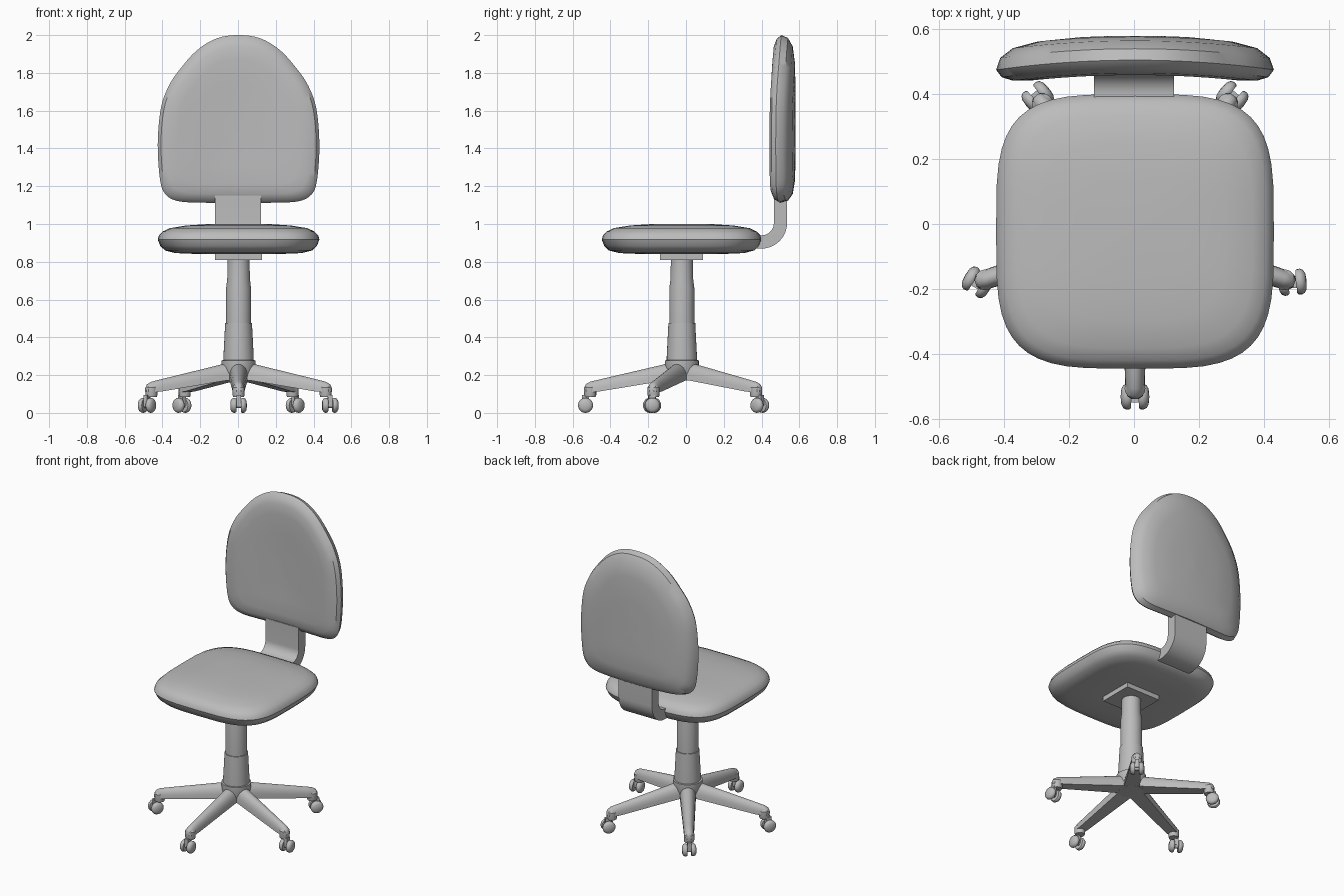
import bpy, bmesh, math
from mathutils import Vector, Matrix

if "Cube" in bpy.data.objects:
    bpy.data.objects.remove(bpy.data.objects["Cube"])

grey = bpy.data.materials.new("grey")
grey.diffuse_color = (0.5, 0.5, 0.5, 1)
grey.use_nodes = True
grey.node_tree.nodes["Principled BSDF"].inputs["Base Color"].default_value = grey.diffuse_color
CX, CY = 0.003, -0.022          # axis of the column and base


def loft(name, rings, matrix=None):
    """Skin a list of closed rings and cap both ends."""
    bm = bmesh.new()
    loops = [[bm.verts.new(p) for p in ring] for ring in rings]
    n = len(loops[0])
    for a, b in zip(loops, loops[1:]):
        for i in range(n):
            j = (i + 1) % n
            bm.faces.new((a[i], a[j], b[j], b[i]))
    bm.faces.new(loops[0][::-1])
    bm.faces.new(loops[-1])
    bmesh.ops.recalc_face_normals(bm, faces=bm.faces)
    if matrix:
        bm.transform(matrix)
    mesh = bpy.data.meshes.new(name)
    bm.to_mesh(mesh)
    bm.free()
    mesh.materials.append(grey)
    obj = bpy.data.objects.new(name, mesh)
    bpy.context.collection.objects.link(obj)
    return obj


def lathe(name, profile, n=24, matrix=None):
    """Revolve (radius, height) points about z."""
    rings = [[(r * math.cos(2 * math.pi * i / n), r * math.sin(2 * math.pi * i / n), z)
              for i in range(n)] for r, z in profile]
    return loft(name, rings, matrix)


def box(name, x0, x1, y0, y1, z0, z1):
    ring = [(x0, y0), (x1, y0), (x1, y1), (x0, y1)]
    return loft(name, [[(x, y, z) for x, y in ring] for z in (z0, z1)])


def smooth_loop(pts, steps=4):
    """Closed Catmull-Rom curve through 2D points."""
    out, n = [], len(pts)
    for i in range(n):
        p0, p1, p2, p3 = (Vector(pts[(i + k - 1) % n]) for k in range(4))
        for s in range(steps):
            t = s / steps
            out.append(0.5 * (2 * p1 + (p2 - p0) * t + (2 * p0 - 5 * p1 + 4 * p2 - p3) * t * t
                              + (3 * p1 - p0 - 3 * p2 + p3) * t ** 3))
    return out


# Seat cushion: rounded-square rings, nearly flat below and domed above
def seat_ring(s, z, n=48):
    e = 2 / (2.6 + 1.2 * s)
    ring = []
    for i in range(n):
        a = 2 * math.pi * i / n
        c, d = math.cos(a), math.sin(a)
        ring.append((0.003 + 0.428 * s * math.copysign(abs(c) ** e, c),
                     -0.023 + 0.423 * s * math.copysign(abs(d) ** e, d), z))
    return ring


loft("seat_cushion", [seat_ring(s, z) for s, z in [
    (0.03, 0.84), (0.5, 0.841), (0.78, 0.846), (0.91, 0.86), (0.97, 0.885), (1, 0.918),
    (0.985, 0.94), (0.94, 0.96), (0.85, 0.978), (0.65, 0.992), (0.4, 0.999), (0.03, 1.0)]])

# Backrest cushion: arched outline, bent forward at both sides
half = [(0.2, 1.113), (0.32, 1.121), (0.385, 1.155), (0.415, 1.23), (0.428, 1.42), (0.412, 1.61),
        (0.37, 1.73), (0.31, 1.82), (0.22, 1.92), (0.115, 1.983)]
outline = smooth_loop([(0, 1.112)] + half + [(0, 2.0)] + [(-x, z) for x, z in reversed(half)])
loft("backrest_cushion", [
    [(0.003 + p.x * s, y - 0.03 * (p.x * s / 0.428) ** 2, 1.5 + (p.y - 1.5) * s) for p in outline]
    for s, y in [(0.03, 0.464), (0.5, 0.462), (0.75, 0.459), (0.88, 0.465), (0.96, 0.48),
                 (1, 0.505), (0.97, 0.54), (0.88, 0.565), (0.7, 0.577), (0.4, 0.58), (0.03, 0.58)]])

# Curved flat bar joining the seat to the backrest
path = [(0.36, 0.905, 0)]
path += [(0.40 + 0.10 * math.sin(a), 1.005 - 0.10 * math.cos(a), a)
         for a in [math.radians(9 * k) for k in range(11)]]
path += [(0.50, 1.15, math.pi / 2)]
rings = []
for y, z, a in path:
    ny, nz = -math.sin(a) * 0.035, math.cos(a) * 0.035
    rings.append([(-0.123, y - ny, z - nz), (0.123, y - ny, z - nz),
                  (0.123, y + ny, z + nz), (-0.123, y + ny, z + nz)])
loft("back_support_bar", rings)

# Mounting plate and column
box("seat_plate", -0.122, 0.128, -0.138, 0.09, 0.81, 0.85)
at_centre = Matrix.Translation((CX, CY, 0))
lathe("column_upper", [(0.066, 0.46), (0.066, 0.66), (0.06, 0.71), (0.058, 0.815)], 32, at_centre)
lathe("column_lower", [(0.08, 0.25), (0.08, 0.30), (0.071, 0.475)], 32, at_centre)
lathe("base_hub", [(0.075, 0.172), (0.085, 0.22), (0.09, 0.255), (0.09, 0.278), (0.075, 0.28)],
      32, at_centre)


# Leg section: flat underside with a rounded top
def leg_ring(r, w, bottom, top, n=12):
    return [(r, w * math.cos(math.pi * i / n),
             bottom + (top - bottom) * max(0, math.sin(math.pi * i / n)) ** 0.75)
            for i in range(n + 1)]


# Twin-wheel caster: half the wheel profile, mirrored along the axle
wheel = [(0.004, 0.012), (0.035, 0.012), (0.039, 0.017), (0.04, 0.026), (0.035, 0.036),
         (0.024, 0.042), (0.004, 0.044)]
swivels = [0, 5, -40, 40, -30]

# Five legs, each with a tip post and a caster
for k in range(5):
    spin = at_centre @ Matrix.Rotation(math.radians(-90 + 72 * k), 4, 'Z')
    loft(f"base_leg_{k + 1}", [leg_ring(*v) for v in [
        (0.0, 0.05, 0.178, 0.268), (0.08, 0.048, 0.172, 0.26), (0.44, 0.031, 0.113, 0.176),
        (0.485, 0.03, 0.11, 0.165), (0.508, 0.024, 0.11, 0.152), (0.517, 0.012, 0.11, 0.135)]], spin)
    post = spin @ Matrix.Translation((0.485, 0, 0))
    lathe(f"caster_post_{k + 1}", [(0.029, 0.085), (0.032, 0.095), (0.032, 0.135), (0.02, 0.15)],
          16, post)
    pos = spin @ Vector((0.51, 0, 0.04))
    turn = Matrix.Translation(pos) @ Matrix.Rotation(math.radians(swivels[k]), 4, 'Z')
    axle = turn @ Matrix.Rotation(math.pi / 2, 4, 'Y')
    for side, sign in (("left", -1), ("right", 1)):
        lathe(f"caster_wheel_{side}_{k + 1}", [(r, sign * x) for r, x in wheel], 20, axle)
    lathe(f"caster_axle_{k + 1}", [(0.014, -0.014), (0.014, 0.014)], 12, axle)
    # Neck between the wheels
    stem = [(-0.012, -0.018), (0.012, -0.018), (0.012, 0.018), (-0.012, 0.018)]
    loft(f"caster_neck_{k + 1}", [[(x, y, z) for x, y in stem] for z in (0.0, 0.055)], turn)

# Smooth shading with sharp edges kept
for obj in bpy.context.collection.objects:
    obj.select_set(True)
    bpy.context.view_layer.objects.active = obj
bpy.ops.object.shade_smooth_by_angle(angle=math.radians(35))
